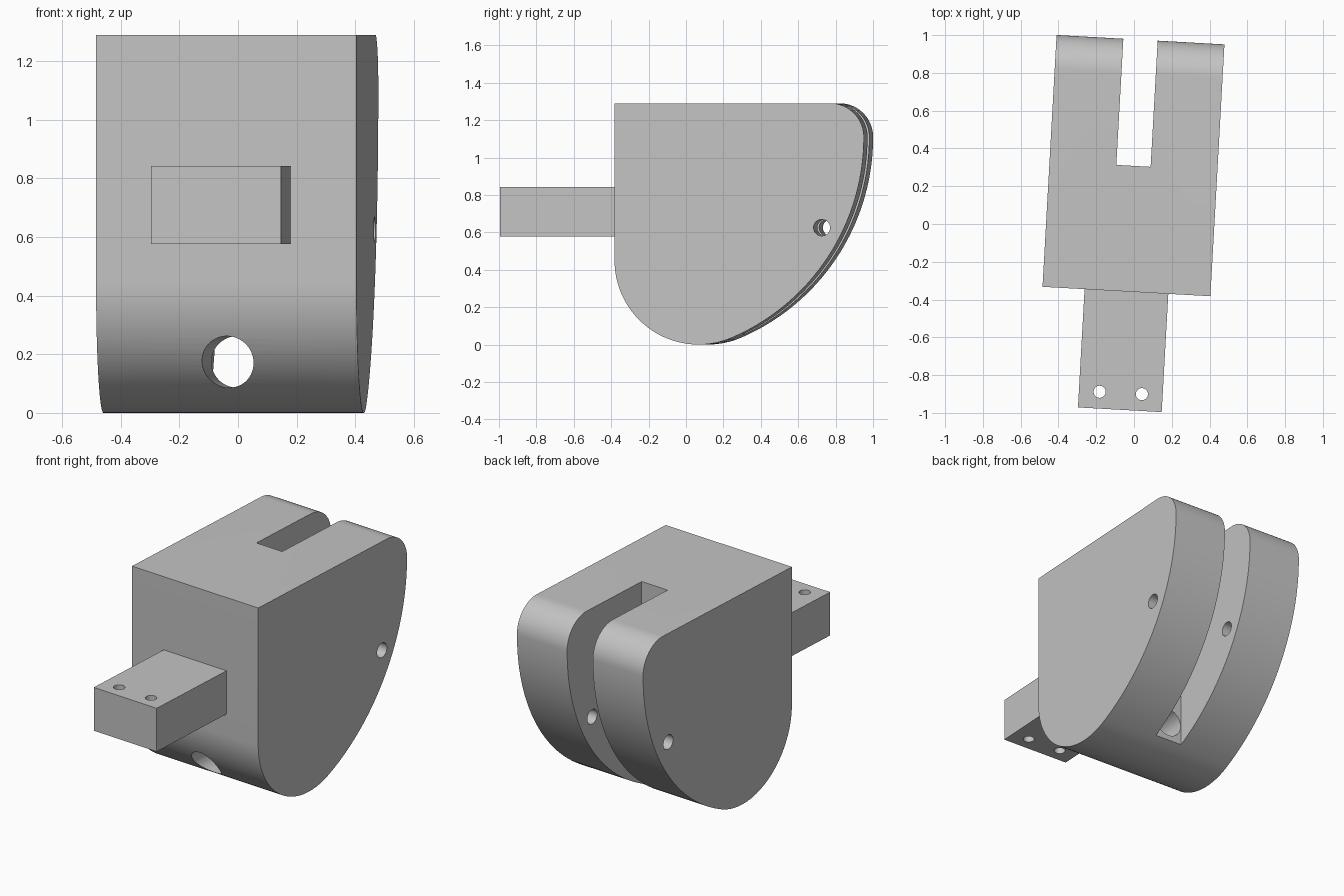
import bpy, bmesh
from math import sin, cos, pi, atan2, radians
from mathutils import Matrix

old = bpy.data.objects.get("Cube")
if old:
    bpy.data.objects.remove(old, do_unlink=True)

grey = bpy.data.materials.new("plain grey")
grey.use_nodes = True
colour = (0.55, 0.55, 0.55, 1)
grey.diffuse_color = colour
grey.node_tree.nodes["Principled BSDF"].inputs["Base Color"].default_value = colour

MID = -0.02                              # middle of the part across its width
TURN = Matrix.Rotation(radians(-3.2), 4, 'Z')


def finish(name, bm):
    bmesh.ops.recalc_face_normals(bm, faces=bm.faces)
    mesh = bpy.data.meshes.new(name)
    bm.to_mesh(mesh)
    bm.free()
    mesh.materials.append(grey)
    obj = bpy.data.objects.new(name, mesh)
    bpy.context.collection.objects.link(obj)
    return obj


def box(name, x, y, z):
    bm = bmesh.new()
    bmesh.ops.create_cube(bm, size=1)
    for v in bm.verts:
        for i, (low, high) in enumerate((x, y, z)):
            v.co[i] = high if v.co[i] > 0 else low
    return finish(name, bm)


def rod(name, centre, radius, length, axis):
    bm = bmesh.new()
    turn = {'X': Matrix.Rotation(pi / 2, 4, 'Y'),
            'Y': Matrix.Rotation(pi / 2, 4, 'X'), 'Z': Matrix()}[axis]
    bmesh.ops.create_cone(bm, cap_ends=True, segments=48, radius1=radius,
                          radius2=radius, depth=length,
                          matrix=Matrix.Translation(centre) @ turn)
    return finish(name, bm)


def cut(obj, cutters):
    for c in cutters:
        mod = obj.modifiers.new("cut", 'BOOLEAN')
        mod.operation = 'DIFFERENCE'
        mod.solver = 'EXACT'
        mod.object = c
        c.hide_render = True
        bpy.context.view_layer.objects.active = obj
        bpy.ops.object.modifier_apply(modifier=mod.name)
        bpy.data.objects.remove(c, do_unlink=True)


def arc(cy, cz, r, a0, a1, n):
    return [(cy + r * cos(a0 + (a1 - a0) * i / n),
             cz + r * sin(a0 + (a1 - a0) * i / n)) for i in range(n + 1)]


# Side profile: flat front and top, three arcs that meet tangentially
front, back, top = -0.359, 0.976, 1.29
r_low, r_top = 0.45, 0.18
low_y, low_z = front + r_low, r_low
top_z = top - r_top
k, h = back - low_y, top_z - low_z
r_big = (k * k + h * h - r_low ** 2) / (2 * (k - r_low))
big_y = back - r_big
meet = atan2(low_z - top_z, low_y - big_y)
profile = [(front, top)]
profile += arc(low_y, low_z, r_low, -pi, meet, 40)
profile += arc(big_y, top_z, r_big, meet, 0, 40)[1:]
profile += arc(back - r_top, top_z, r_top, 0, pi / 2, 24)[1:]

bm = bmesh.new()
face = bm.faces.new([bm.verts.new((MID - 0.445, y, z)) for y, z in profile])
ext = bmesh.ops.extrude_face_region(bm, geom=[face])
bmesh.ops.translate(bm, vec=(0.89, 0, 0),
                    verts=[g for g in ext["geom"] if isinstance(g, bmesh.types.BMVert)])
body = finish("body", bm)

# Slot between the two lugs, cross pin hole and lower bore
cut(body, [
    box("slot_cutter", (MID - 0.091, MID + 0.091), (0.307, 1.3), (-0.2, 1.5)),
    rod("pin_cutter", (MID, 0.751, 0.625), 0.044, 1.4, 'X'),
    rod("bore_cutter", (MID, 0, 0.174), 0.088, 1.4, 'Y'),
])

# Front tongue with two vertical holes
tongue = box("tongue", (MID - 0.222, MID + 0.222), (-0.986, front + 0.01), (0.577, 0.842))
cut(tongue, [rod("bolt_cutter", (MID + s * 0.112, -0.897, 0.7), 0.032, 0.6, 'Z')
             for s in (-1, 1)])

for obj in (body, tongue):
    obj.data.transform(TURN)
    bpy.ops.object.select_all(action='DESELECT')
    obj.select_set(True)
    bpy.context.view_layer.objects.active = obj
    bpy.ops.object.shade_smooth_by_angle(angle=radians(30))
